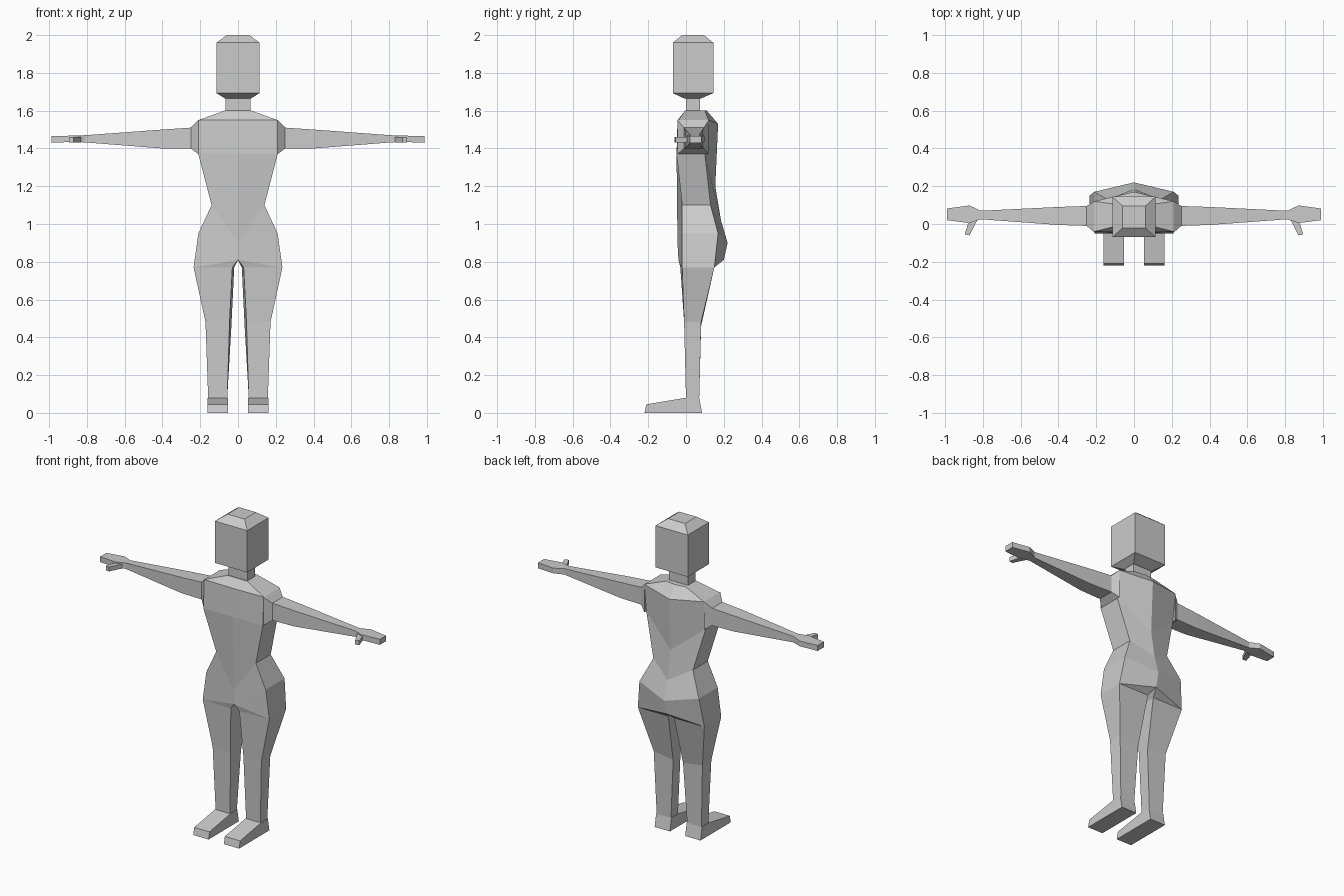
import bpy, bmesh

cube = bpy.data.objects.get("Cube")
if cube:
    bpy.data.objects.remove(cube)

grey = bpy.data.materials.new("plain grey")
grey.use_nodes = True
grey.diffuse_color = (0.6, 0.6, 0.6, 1)
grey.node_tree.nodes["Principled BSDF"].inputs["Base Color"].default_value = (0.6, 0.6, 0.6, 1)


def loft(name, rows, wrap_from=0, cap_start=True, cap_end=True, mirror=True):
    """Skin rows of points; rows from wrap_from on are closed loops. Equal points are shared."""
    bm = bmesh.new()
    shared = {}

    def vert(p):
        if p not in shared:
            shared[p] = bm.verts.new(p)
        return shared[p]

    def face(points):
        corners = list(dict.fromkeys(vert(p) for p in points))
        if len(corners) > 2:
            bm.faces.new(corners)

    for i, (a, b) in enumerate(zip(rows, rows[1:])):
        n = len(a)
        for j in range(n if i >= wrap_from else n - 1):
            k = (j + 1) % n
            face((a[j], a[k], b[k], b[j]))
    if cap_start:
        face(rows[0])
    if cap_end:
        face(rows[-1])
    bmesh.ops.recalc_face_normals(bm, faces=bm.faces)
    mesh = bpy.data.meshes.new(name)
    bm.to_mesh(mesh)
    bm.free()
    mesh.materials.append(grey)
    obj = bpy.data.objects.new(name, mesh)
    bpy.context.collection.objects.link(obj)
    if mirror:
        obj.modifiers.new("Mirror", "MIRROR")
    return obj


def flat_ring(x, y0, y1, z):
    """Level rectangle centred on x = 0."""
    return [(-x, y0, z), (x, y0, z), (x, y1, z), (-x, y1, z)]


def arm_ring(x, y0, y1, z0, z1):
    """Upright rectangle across the arm."""
    return [(x, y0, z0), (x, y1, z0), (x, y1, z1), (x, y0, z1)]


# Torso and legs: front centre, front side, back side, back centre
crotch = (0, -.04, .81)
thigh_front, thigh_back = (.235, -.02, .77), (.235, .15, .77)
body = [
    [(0, -.005, 1.6), (.07, -.005, 1.6), (.07, .1, 1.6), (0, .11, 1.6)],
    [(0, -.045, 1.55), (.21, -.04, 1.55), (.21, .12, 1.55), (0, .17, 1.53)],
    [(0, -.05, 1.37), (.21, -.05, 1.37), (.21, .1, 1.37), (0, .155, 1.2)],
    [(0, -.045, .9), (.14, -.02, 1.1), (.14, .13, 1.1), (0, .185, 1.02)],
    [crotch, (.21, -.02, .95), (.21, .17, .95), (0, .22, .9)],
    [crotch, thigh_front, thigh_back, (0, .2, .81)],
    [(.03, -.03, .77), thigh_front, thigh_back, (.02, .15, .77)],
    [(.045, -.01, .48), (.172, -.01, .48), (.172, .08, .48), (.035, .08, .46)],
    [(.057, 0, .08), (.158, 0, .08), (.158, .07, .08), (.057, .07, .08)],
]
loft("torso_and_legs", body, wrap_from=5, cap_end=False)

# Feet: side profile swept across the width
profile = [(0, .08), (-.21, .045), (-.22, 0), (.085, 0), (.07, .08)]
loft("feet", [[(x, y, z) for y, z in profile] for x in (.054, .162)])

# Arms with shoulder caps, flaring into flat hands
loft("arms_and_hands", [
    arm_ring(.21, -.045, .12, 1.37, 1.55),
    arm_ring(.25, -.01, .095, 1.4, 1.51),
    arm_ring(.4, -.005, .09, 1.4, 1.5),
    arm_ring(.81, .025, .07, 1.432, 1.47),
    arm_ring(.87, .005, .098, 1.435, 1.468),
    arm_ring(.988, .02, .082, 1.43, 1.465),
])

# Thumbs
thumb = [(.83, .02), (.875, .01), (.895, -.055), (.87, -.06)]
loft("thumbs", [[(x, y, z) for x, y in thumb] for z in (1.432, 1.46)])

# Neck and head
loft("neck", [flat_ring(.067, 0, .075, z) for z in (1.59, 1.68)], mirror=False)
loft("head", [
    flat_ring(.07, -.01, .08, 1.665),
    flat_ring(.114, -.07, .145, 1.693),
    flat_ring(.114, -.07, .145, 1.96),
    flat_ring(.06, -.02, .095, 2.0),
], mirror=False)
